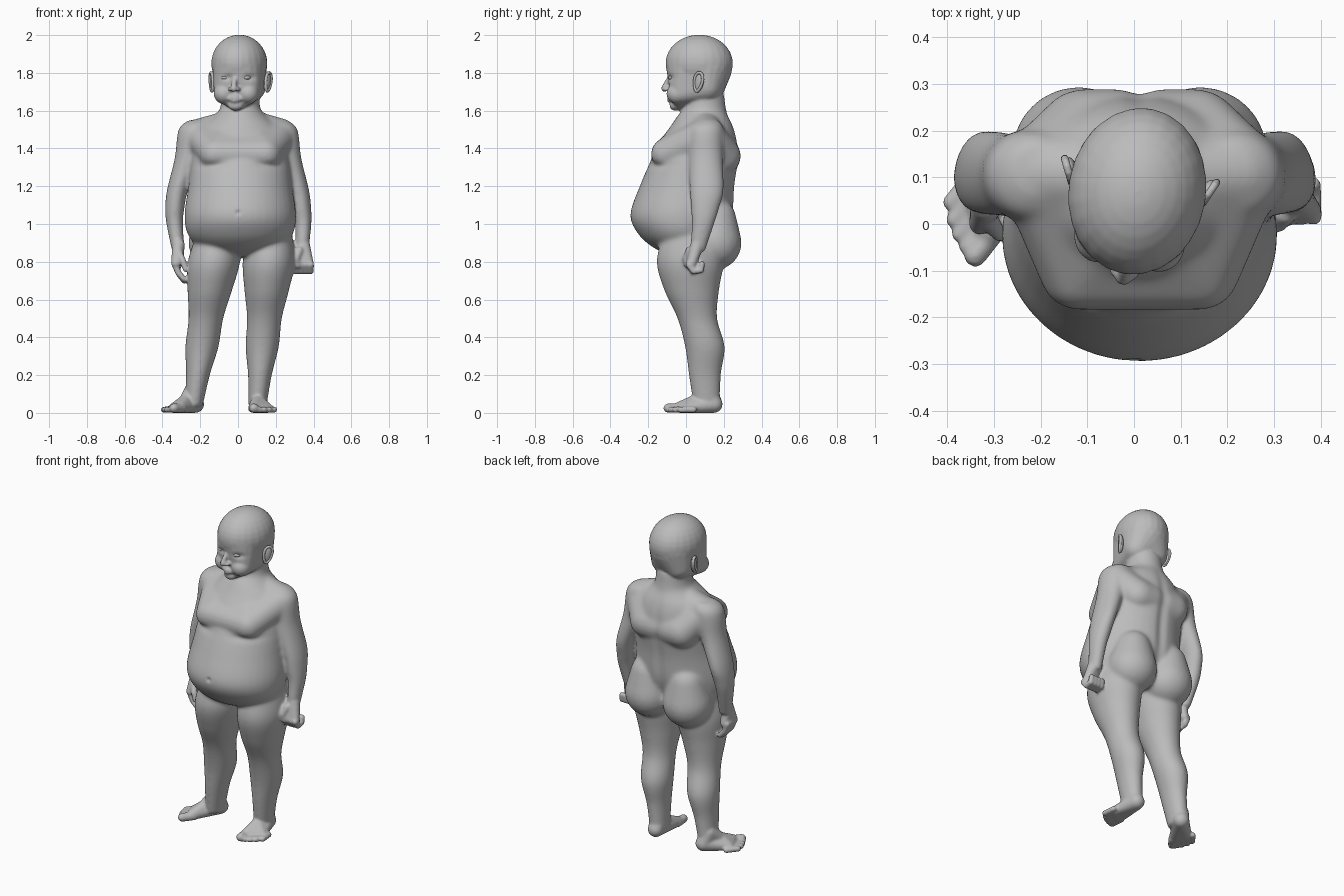
import bpy, bmesh
from math import sin, cos, pi, exp, radians
from mathutils import Vector, Matrix

cube = bpy.data.objects.get("Cube")
if cube:
    bpy.data.objects.remove(cube)

GREY = (.5, .5, .5, 1)
clay = bpy.data.materials.new("clay grey")
clay.use_nodes = True
clay.diffuse_color = GREY
clay.node_tree.nodes["Principled BSDF"].inputs["Base Color"].default_value = GREY


def place(x, y, z, turn=0, axis='Z'):
    return Matrix.Translation((x, y, z)) @ Matrix.Rotation(radians(turn), 4, axis)


def scale(x, y, z):
    return Matrix.Diagonal((x, y, z, 1))


def spline(before, start, end, after, t):
    """Smooth curve from start to end that follows the neighbouring values."""
    slope_in, slope_out = (end - before) / 2, (after - start) / 2
    blend = t * t * (3 - 2 * t)
    bend = t * (1 - t)
    return start + (end - start) * blend + bend * ((1 - t) * slope_in - t * slope_out)


def loft(bm, rows, sides=40, steps=6):
    """Closed skin through level ellipses: height, middle, half width, front, back."""
    rings = []
    for i, (start, end) in enumerate(zip(rows, rows[1:])):
        before, after = rows[max(i - 1, 0)], rows[min(i + 2, len(rows) - 1)]
        for s in range(steps):
            rings.append([spline(*values, s / steps) for values in zip(before, start, end, after)])
    rings.append(rows[-1])
    angles = [2 * pi * k / sides for k in range(sides)]
    loops = []
    for z, middle, half, front, back in rings:
        loops.append([bm.verts.new((middle + half * cos(a),
                                    (front + back) / 2 + (back - front) / 2 * sin(a), z)) for a in angles])
    for low, high in zip(loops, loops[1:]):
        for k in range(sides):
            bm.faces.new((low[k - 1], low[k], high[k], high[k - 1]))
    bm.faces.new(loops[0])
    bm.faces.new(loops[-1])


def ball(bm, frame, centre, radii):
    matrix = frame @ Matrix.Translation(centre) @ scale(*radii)
    bmesh.ops.create_uvsphere(bm, u_segments=24, v_segments=16, radius=1, matrix=matrix)


pattern = bmesh.new()
bmesh.ops.create_icosphere(pattern, subdivisions=3, radius=1)
DIRECTIONS = [v.co.copy() for v in pattern.verts]
pattern.free()


def hull(bm, frame, *balls):
    """Convex skin around balls given as x, y, z, radius."""
    verts = [bm.verts.new(frame @ (Vector(b[:3]) + d * b[3])) for b in balls for d in DIRECTIONS]
    bmesh.ops.convex_hull(bm, input=verts)
    loose = [v for v in verts if v.is_valid and not v.link_faces]
    bmesh.ops.delete(bm, geom=loose, context='VERTS')


def chain(bm, frame, *balls):
    for pair in zip(balls, balls[1:]):
        hull(bm, frame, *pair)


def finish(bm, name):
    bmesh.ops.recalc_face_normals(bm, faces=bm.faces)
    mesh = bpy.data.meshes.new(name)
    bm.to_mesh(mesh)
    bm.free()
    obj = bpy.data.objects.new(name, mesh)
    bpy.context.collection.objects.link(obj)
    mesh.materials.append(clay)
    mesh.shade_smooth()
    return obj


def fuse(bm, name, softness):
    """Melt overlapping parts into one soft skin."""
    obj = finish(bm, name)
    remesh = obj.modifiers.new("fuse", 'REMESH')
    remesh.mode = 'VOXEL'
    remesh.voxel_size = .007
    soften = obj.modifiers.new("soften", 'SMOOTH')
    soften.factor = .5
    soften.iterations = softness
    depsgraph = bpy.context.evaluated_depsgraph_get()
    skin = bpy.data.meshes.new_from_object(obj.evaluated_get(depsgraph))
    obj.modifiers.clear()
    obj.data = skin
    skin.materials.clear()
    skin.materials.append(clay)
    skin.shade_smooth()
    return obj


HEAD = place(.007, .07, 0, turn=-9)
TORSO = place(.012, 0, 0)
WORLD = place(0, 0, 0)
SIDES = (-1, 1)
trunk = bmesh.new()

# torso and neck
torso = [(.83, .09, -.08, .14), (.88, .22, -.18, .19), (.95, .28, -.255, .22), (1.05, .295, -.295, .25),
         (1.2, .275, -.245, .26), (1.35, .26, -.18, .28), (1.45, .24, -.13, .27), (1.52, .2, -.08, .25),
         (1.58, .13, -.04, .22), (1.62, .105, -.01, .21), (1.7, .1, 0, .2)]
loft(trunk, [(z, .012, half, front, back) for z, half, front, back in torso])

# chest, shoulders and shoulder blades under one skin, then buttocks
yoke = [(0, .1, 1.54, .08)]
for s in SIDES:
    yoke += [(s * .13, -.1, 1.37, .085), (s * .12, .19, 1.36, .1), (s * .21, .11, 1.465, .095)]
    hull(trunk, TORSO, (s * .13, .15, .9, .145), (s * .13, .16, 1.03, .105))
hull(trunk, TORSO, *yoke)

# legs: the same sections along two different slants
leg = [(.03, .048, .04, .18), (.2, .063, .015, .185), (.35, .088, -.005, .205), (.5, .092, -.045, .165),
       (.65, .118, -.115, .175), (.8, .138, -.155, .2), (.95, .11, -.12, .19)]
for foot_x, slant in ((.1, .08), (-.24, .14)):
    loft(trunk, [(z, foot_x + slant * z, half, front, back) for z, half, front, back in leg])

# arms: the right wrist hangs a little closer to the body
arm = [(1.55, .2, .06, .06, .17), (1.5, .22, .095, .01, .2), (1.35, .265, .07, .015, .195),
       (1.18, .32, .056, .02, .2), (1.08, .337, .051, .025, .175), (1, .345, .044, .03, .15),
       (.85, .34, .034, .02, .1)]
for s, closer in ((1, 0), (-1, .1)):
    loft(trunk, [(z, s * (x - closer * max(0, 1.1 - z)), *rest) for z, x, *rest in arm])

soft_trunk = fuse(trunk, "trunk", 24)
body = bmesh.new()
body.from_mesh(soft_trunk.data)
bpy.data.objects.remove(soft_trunk)

# feet and toes
for s, x, turn in ((1, .105, 5), (-1, -.225, 38)):
    foot = place(x, .148, 0, turn=s * turn) @ scale(s, 1, 1)
    heel, instep, ankle = (0, 0, .046, .046), (-.01, -.1, .06, .036), (0, -.03, .11, .045)
    hull(body, foot, heel, ankle, instep)
    hull(body, foot, heel, instep, (-.035, -.18, .03, .03), (.04, -.14, .026, .026))
    for i in range(5):
        r = .017 if i else .025
        toe_x, toe_y = -.042 + i * .028, -.24 + i * i * .0035
        hull(body, foot, (toe_x, toe_y + .07, r, r), (toe_x, toe_y, r, r))

# closed left hand
fist = place(.345, .04, .8)
hull(body, fist, (0, .02, .09, .036), (-.025, -.02, -.01, .025), (.03, -.01, -.01, .026))
for i in range(4):
    x = -.035 + i * .025
    chain(body, fist, (x, -.025, -.015, .018), (x, 0, -.05, .017), (x, .04, -.045, .016), (x, .045, -.01, .015))
chain(body, fist, (-.02, -.02, .06, .022), (-.035, -.04, .02, .018), (-.03, -.035, -.02, .015))

# relaxed right hand
palm = place(-.315, .04, .8)
hull(body, palm, (0, 0, .09, .034), (-.015, -.04, -.01, .024), (0, .03, -.01, .024))
for i in range(4):
    y, tip = -.04 + i * .024, -.105 + abs(i - 1.4) * .008
    chain(body, palm, (-.02, y, -.01, .018), (0, y, -.06, .017), (.03, y, tip, .015))
chain(body, palm, (0, -.025, .05, .022), (.025, -.06, 0, .017), (.037, -.065, -.04, .015))

# head: cranium, then face and jaw
ball(body, HEAD, (0, 0, 1.85), (.148, .18, .152))
face = [(0, -.105, 1.64, .04), (0, -.04, 1.84, .137), (0, .035, 1.83, .14)]
for s in SIDES:
    face += [(s * .062, -.085, 1.695, .06), (s * .05, .045, 1.73, .085)]
    ball(body, HEAD, (s * .065, -.105, 1.69), (.055, .06, .055))
    ball(body, HEAD, (s * .02, -.172, 1.713), (.014, .018, .012))
hull(body, HEAD, *face)

# chin, nose and lips
ball(body, HEAD, (0, -.13, 1.627), (.04, .028, .027))
chain(body, HEAD, (0, -.162, 1.775, .012), (0, -.183, 1.73, .015), (0, -.187, 1.717, .018))
for z in (1.67, 1.653):
    chain(body, HEAD, (-.036, -.148, 1.662, .008), (0, -.16, z, .012), (.036, -.148, 1.662, .008))

figure = fuse(body, "body", 6)


def bump(distance, width):
    return exp(-(distance / width) ** 2)


# press in the spine, navel, chest fold and eye sockets
sockets = [HEAD @ Vector((s * .058, 0, 1.775)) for s in SIDES]
for vertex in figure.data.vertices:
    p = vertex.co
    if p.y > .15 and .8 < p.z < 1.6:
        p.y -= .012 * bump(p.x - .012, .03) * sin((p.z - .8) / .8 * pi)
    if p.y < -.2:
        p.y += .01 * bump(p.x, .012) * bump(p.z - 1.06, .012)
    if p.y < 0:
        p.y += .008 * bump(abs(p.x - .012) - .15, .08) * bump(p.z - 1.31, .02)
        p.y += sum(.01 * bump(p.x - c.x, .03) * bump(p.z - c.z, .016) for c in sockets)

# eyes
eyes = bmesh.new()
for s in SIDES:
    ball(eyes, HEAD, (s * .056, -.127, 1.775), (.028, .03, .016))
finish(eyes, "eyes")

# ears: a full shell with a raised rim, flaring outward at the back
ears = bmesh.new()
for s in SIDES:
    ear = HEAD @ place(s * .146, .022, 1.752, turn=-s * 25) @ place(0, 0, 0, turn=-12, axis='X')
    ball(ears, ear, (0, 0, 0), (.014, .028, .052))
    turns = [pi * k / 8 for k in range(17)]
    chain(ears, ear, *[(s * .007, (.025 + .006 * sin(a)) * cos(a), .05 * sin(a), .008) for a in turns])
finish(ears, "ears")
